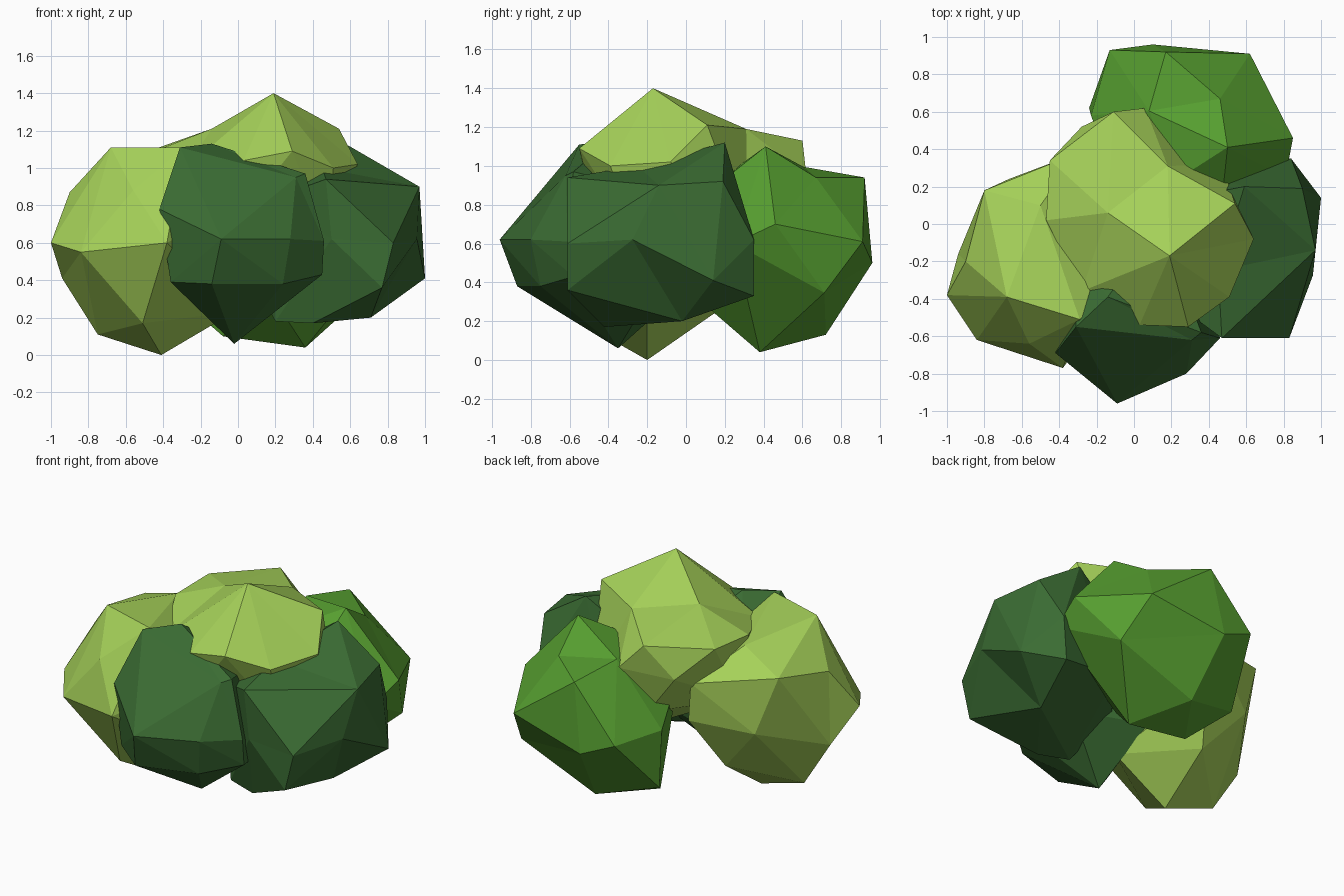
import bpy, bmesh
from mathutils import Vector


def leaf_clump(name, centre, radius, colour, corners):
    """Faceted ball: key corners plus ball points on hidden sides, joined by direction."""
    c = Vector(centre)
    bm = bmesh.new()
    bmesh.ops.create_icosphere(bm, subdivisions=2, radius=1)
    points = [Vector(p) for p in corners]
    for v in bm.verts:
        p = c + Vector(a * r for a, r in zip(v.co, radius))
        if all((p - k).length > 0.31 for k in points):
            points.append(p)
    bm.free()
    # triangulate on a unit ball, then move each vertex to its real place
    bm = bmesh.new()
    place = {bm.verts.new((p - c).normalized()): p for p in points}
    bmesh.ops.convex_hull(bm, input=bm.verts[:])
    for v in bm.verts:
        v.co = place[v]
    bmesh.ops.recalc_face_normals(bm, faces=bm.faces[:])
    mesh = bpy.data.meshes.new(name)
    bm.to_mesh(mesh)
    bm.free()
    obj = bpy.data.objects.new(name, mesh)
    bpy.context.collection.objects.link(obj)
    mat = bpy.data.materials.new(name + "_green")
    mat.diffuse_color = (*colour, 1)
    mesh.materials.append(mat)


LIGHT = (0.38, 0.64, 0.10)
MID = (0.095, 0.35, 0.03)
DARK = (0.043, 0.15, 0.033)

# light clump on the left
leaf_clump("left_clump", (-0.45, -0.2, 0.58), (0.54, 0.54, 0.52), LIGHT, [
    (-1, -.38, .6), (-.9, -.2, .87), (-.68, -.39, 1.11), (-.84, -.62, .55),
    (-.29, -.51, 1.11), (-.56, -.64, .88), (-.38, -.77, .6), (-.41, -.2, 0),
    (-.75, -.16, .11), (-.51, -.5, .17), (-.94, -.16, .41), (-.8, .18, .94),
    (-.3, .38, .85), (-.4, .16, .25), (-.02, -.2, .23), (-.67, .24, .56),
    (-.27, .36, .59), (-.5, .1, 1.05)])

# dark clump at the front
leaf_clump("front_clump", (0.02, -0.42, 0.6), (0.45, 0.5, 0.5), DARK, [
    (-.09, -.96, .62), (.28, -.8, .62), (-.14, -.87, .38), (-.02, -.35, .06),
    (-.31, -.55, 1.11), (-.14, -.39, 1.13), (.31, -.62, .95), (-.42, -.69, .78),
    (-.36, -.7, .39), (.24, -.75, .38), (.46, -.61, .61), (.36, -.58, .97),
    (.45, -.58, .43)])

# dark clump on the right
leaf_clump("right_clump", (0.5, -0.13, 0.62), (0.48, 0.47, 0.46), DARK, [
    (1, .14, .41), (.97, -.14, .9), (.9, .19, .92), (.59, .2, 1.12),
    (.83, -.61, .6), (.77, -.61, .36), (.4, -.42, .17), (.71, -.02, .2),
    (.84, .35, .62), (.82, .35, .33), (.47, -.61, .94), (.2, -.36, .18),
    (.45, -.25, 1.0)])

# mid green clump at the back
leaf_clump("back_clump", (0.31, 0.45, 0.57), (0.54, 0.5, 0.5), MID, [
    (.5, .41, 1.1), (.17, .92, .94), (.46, .67, .94), (.62, .91, .61),
    (.85, .46, .7), (.1, .96, .5), (.36, .38, .04), (.155, .72, .13),
    (-.13, .93, .6), (-.23, .58, .6), (-.08, .38, .1), (-.24, .62, .24),
    (.81, .25, .6), (.22, .23, .97)])

# light clump on top
leaf_clump("top_clump", (0.08, 0.03, 0.85), (0.54, 0.55, 0.46), LIGHT, [
    (.19, -.17, 1.4), (-.14, .06, 1.21), (.18, .31, 1.19), (-.11, .6, 1.13),
    (.54, .11, 1.21), (.03, -.54, 1.04), (.29, -.55, 1.09), (.64, -.08, 1.02),
    (-.45, .34, 1.1), (-.47, .02, 1.08), (.51, -.39, 1.0), (-.28, -.36, 1.0),
    (-.28, .52, .92), (.06, .62, .95)])
